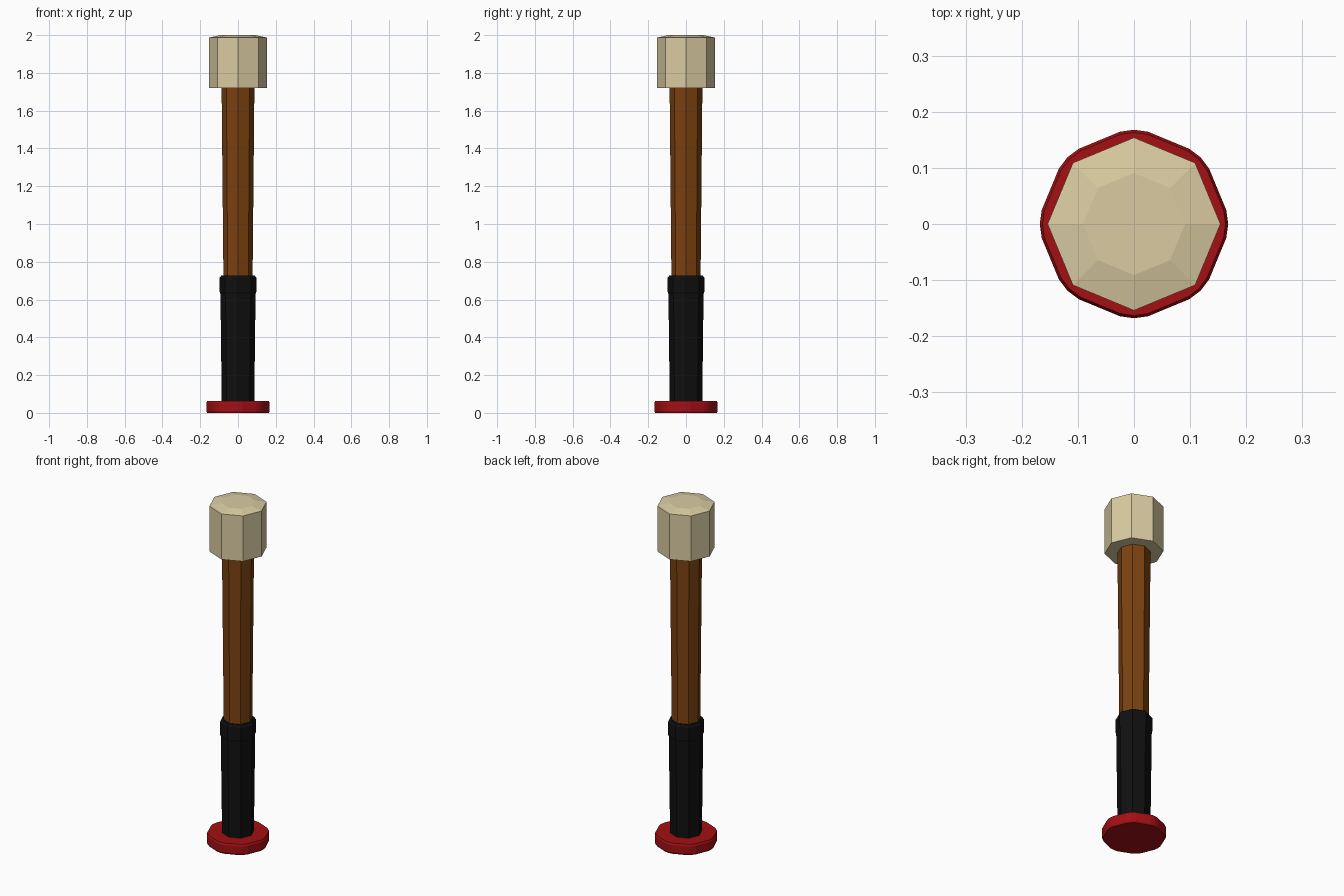
import bpy, bmesh, math
from math import cos, sin, pi

if "Cube" in bpy.data.objects:
    bpy.data.objects.remove(bpy.data.objects["Cube"])


def material(name, rgb):
    m = bpy.data.materials.new(name)
    m.diffuse_color = (*rgb, 1)
    m.use_nodes = True
    m.node_tree.nodes["Principled BSDF"].inputs["Base Color"].default_value = m.diffuse_color
    return m


def outline(sides):
    return [(cos(2 * pi * i / sides), sin(2 * pi * i / sides)) for i in range(sides)]


def rounded_octagon(cut):
    # octagon whose corners are each replaced by three points
    pts = []
    for i in range(8):
        for off, r in ((-cut, 0.956), (0, 0.965), (cut, 0.956)):
            a = i * pi / 4 + off
            pts.append((r * cos(a), r * sin(a)))
    return pts


def stack(name, shape, rings, mat):
    """Loft a closed solid through (radius, z) rings of one outline."""
    bm = bmesh.new()
    loops = [[bm.verts.new((x * r, y * r, z)) for x, y in shape] for r, z in rings]
    n = len(shape)
    for lo, hi in zip(loops, loops[1:]):
        for i in range(n):
            j = (i + 1) % n
            bm.faces.new((lo[i], lo[j], hi[j], hi[i]))
    bm.faces.new(loops[0][::-1])
    bm.faces.new(loops[-1])
    bmesh.ops.recalc_face_normals(bm, faces=bm.faces)
    mesh = bpy.data.meshes.new(name)
    bm.to_mesh(mesh)
    bm.free()
    mesh.materials.append(mat)
    ob = bpy.data.objects.new(name, mesh)
    bpy.context.collection.objects.link(ob)
    return ob


cream = material("cream", (0.70, 0.60, 0.36))
brown = material("wood brown", (0.20, 0.054, 0.005))
black = material("grip black", (0.005, 0.005, 0.005))
red = material("red", (0.36, 0.005, 0.007))

octagon = outline(8)

# Red end cap with softened edges
stack("end_cap", rounded_octagon(0.15),
      [(0.169, 0), (0.174, 0.01), (0.174, 0.053), (0.169, 0.063)], red)
# Black tapered grip
stack("grip", octagon,
      [(0.086, 0.05), (0.093, 0.63), (0.097, 0.64), (0.097, 0.715), (0.088, 0.728)], black)
# Wooden shaft, widening upward
stack("shaft", octagon, [(0.077, 0.70), (0.087, 1.74)], brown)
# Head with a shallow raised crown
stack("head", octagon, [(0.154, 1.72), (0.154, 1.987), (0.091, 2.0)], cream)
